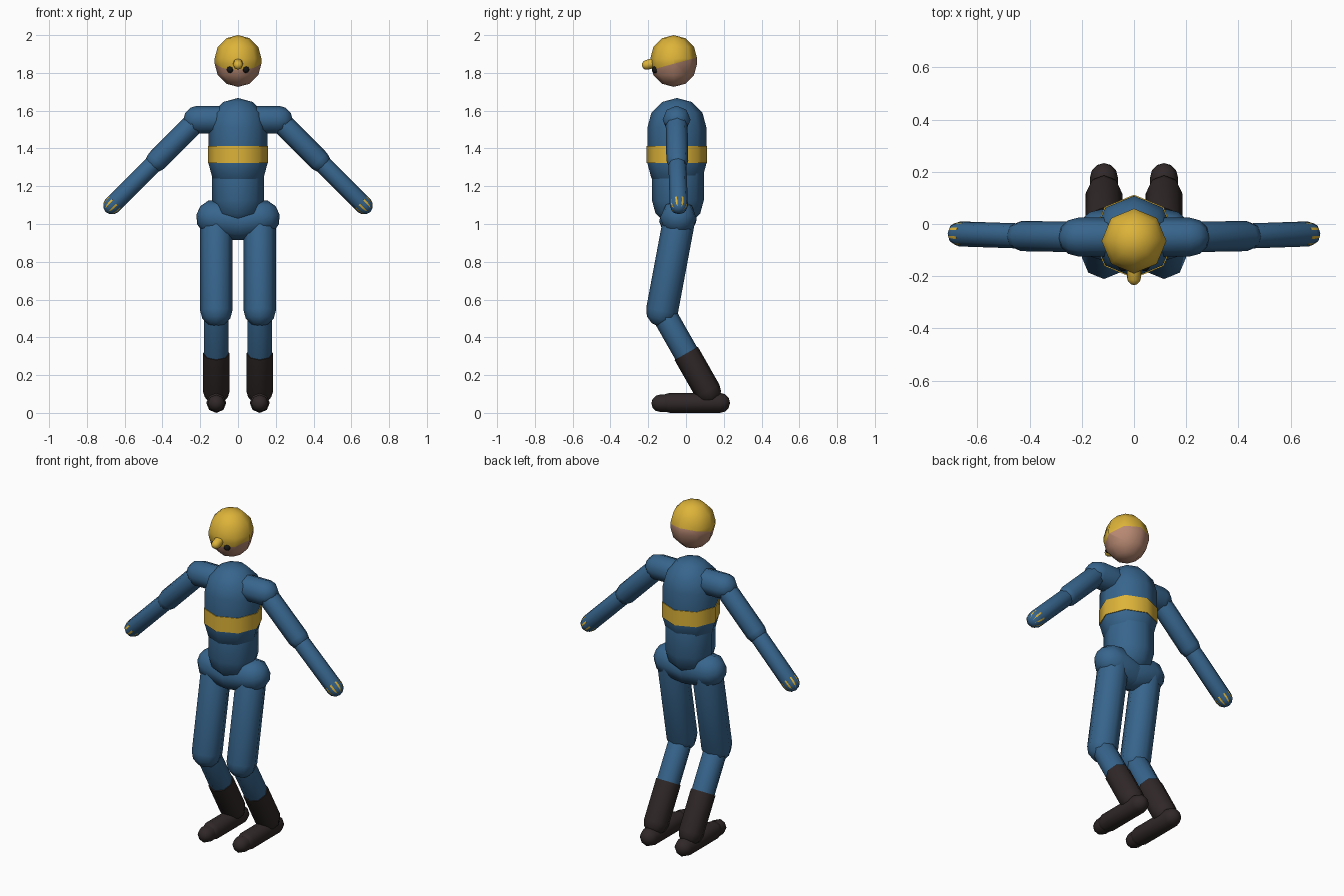
import bpy, bmesh, math
from mathutils import Vector, Quaternion

cube = bpy.data.objects.get("Cube")
if cube:
    bpy.data.objects.remove(cube)


def material(name, rgb):
    m = bpy.data.materials.new(name)
    m.use_nodes = True
    m.diffuse_color = (*rgb, 1)
    m.node_tree.nodes["Principled BSDF"].inputs["Base Color"].default_value = (*rgb, 1)
    return m


BLUE = material("suit blue", (0.038, 0.13, 0.265))
GOLD = material("gold yellow", (0.72, 0.45, 0.04))
SKIN = material("skin", (0.48, 0.25, 0.17))
BOOT = material("boot brown", (0.03, 0.021, 0.021))
BLACK = material("eye black", (0.008, 0.008, 0.008))

SIDES = 8
STEPS = 3


def capsule(name, a, b, r, mat, flat_a=False, flat_b=False, roll=0.0, sides=SIDES):
    """Round-ended (or flat-ended) limb of radius r running from a to b."""
    a, b = Vector(a), Vector(b)
    axis = (b - a).normalized()
    turn = Vector((0, 0, 1)).rotation_difference(axis) @ Quaternion((0, 0, 1), roll)
    # profile of (centre, radius) pairs between the two ends
    dome = [math.pi / 2 * i / STEPS for i in range(STEPS)]
    start = [] if flat_a else [(a - axis * r * math.sin(t), r * math.cos(t)) for t in dome[:0:-1]]
    end = [] if flat_b else [(b + axis * r * math.sin(t), r * math.cos(t)) for t in dome[1:]]
    profile = start + [(a, r), (b, r)] + end
    bm = bmesh.new()
    rings = []
    for centre, radius in profile:
        ring = []
        for k in range(sides):
            t = math.tau * k / sides
            ring.append(bm.verts.new(centre + turn @ Vector((math.cos(t), math.sin(t), 0)) * radius))
        rings.append(ring)
    for low, high in zip(rings, rings[1:]):
        for k in range(sides):
            n = (k + 1) % sides
            bm.faces.new((low[k], low[n], high[n], high[k]))
    # close the ends with a flat face or a pole
    for ring, pole, flat in ((rings[0], a - axis * r, flat_a), (rings[-1], b + axis * r, flat_b)):
        if flat:
            bm.faces.new(ring)
        else:
            tip = bm.verts.new(pole)
            for k in range(sides):
                bm.faces.new((ring[k], ring[(k + 1) % sides], tip))
    bmesh.ops.recalc_face_normals(bm, faces=bm.faces)
    mesh = bpy.data.meshes.new(name)
    bm.to_mesh(mesh)
    bm.free()
    mesh.materials.append(mat)
    ob = bpy.data.objects.new(name, mesh)
    bpy.context.collection.objects.link(ob)
    bpy.ops.object.select_all(action='DESELECT')
    ob.select_set(True)
    bpy.context.view_layer.objects.active = ob
    bpy.ops.object.shade_smooth_by_angle(angle=math.radians(65))
    return ob


# Head, with a cap colour above a sloping line
head = capsule("head", (0, -0.065, 1.85), (0, -0.065, 1.876), 0.124, SKIN)
head.data.materials.append(GOLD)
cap_point, cap_up = Vector((0, -0.065, 1.848)), Vector((0, -0.27, 1)).normalized()
bm = bmesh.new()
bm.from_mesh(head.data)
bmesh.ops.bisect_plane(bm, geom=bm.verts[:] + bm.edges[:] + bm.faces[:],
                       plane_co=cap_point, plane_no=cap_up)
for f in bm.faces:
    f.material_index = int((f.calc_center_median() - cap_point).dot(cap_up) > 0)
bm.to_mesh(head.data)
bm.free()
capsule("cap_knob", (0, -0.16, 1.856), (0, -0.208, 1.842), 0.026, GOLD)

# Torso
capsule("chest", (0, -0.048, 1.32), (0, -0.048, 1.511), 0.156, BLUE)
capsule("abdomen", (0, -0.043, 1.125), (0, -0.043, 1.3), 0.137, BLUE)
capsule("chest_band", (0, -0.048, 1.322), (0, -0.048, 1.412), 0.16, GOLD, True, True)

for side, s in (("left", 1), ("right", -1)):
    def part(name, a, b, r, mat, **options):
        flip = lambda p: (p[0] * s, p[1], p[2])
        return capsule(side + "_" + name, flip(a), flip(b), r, mat, **options)

    part("eye", (0.042, -0.16, 1.817), (0.042, -0.163, 1.817), 0.018, BLACK)

    # Arm
    shoulder, elbow, hand = (0.215, -0.05, 1.552), (0.43, -0.046, 1.335), (0.667, -0.038, 1.098)
    part("shoulder", (0.03, -0.05, 1.552), shoulder, 0.074, BLUE)
    part("upper_arm", shoulder, elbow, 0.058, BLUE)
    part("forearm", elbow, hand, 0.048, BLUE)
    part("hand", (0.65, -0.039, 1.115), hand, 0.0465, GOLD, flat_a=True, roll=math.pi / SIDES)

    # Leg
    hip, knee, ankle = (0.115, -0.037, 1.02), (0.115, -0.127, 0.54), (0.115, 0.115, 0.115)
    part("hip", (0, -0.045, 1.01), (0.125, -0.04, 1.032), 0.097, BLUE)
    part("thigh", hip, knee, 0.085, BLUE)
    part("shin", knee, ankle, 0.066, BLUE)

    # Boot
    cuff = Vector(knee).lerp(Vector(ankle), 0.53)
    part("boot_shaft", cuff, ankle, 0.071, BOOT, flat_a=True)
    part("boot_foot", (0.115, 0.18, 0.053), (0.115, -0.085, 0.053), 0.053, BOOT)
    part("boot_toe", (0.115, -0.06, 0.051), (0.115, -0.137, 0.051), 0.046, BOOT)
